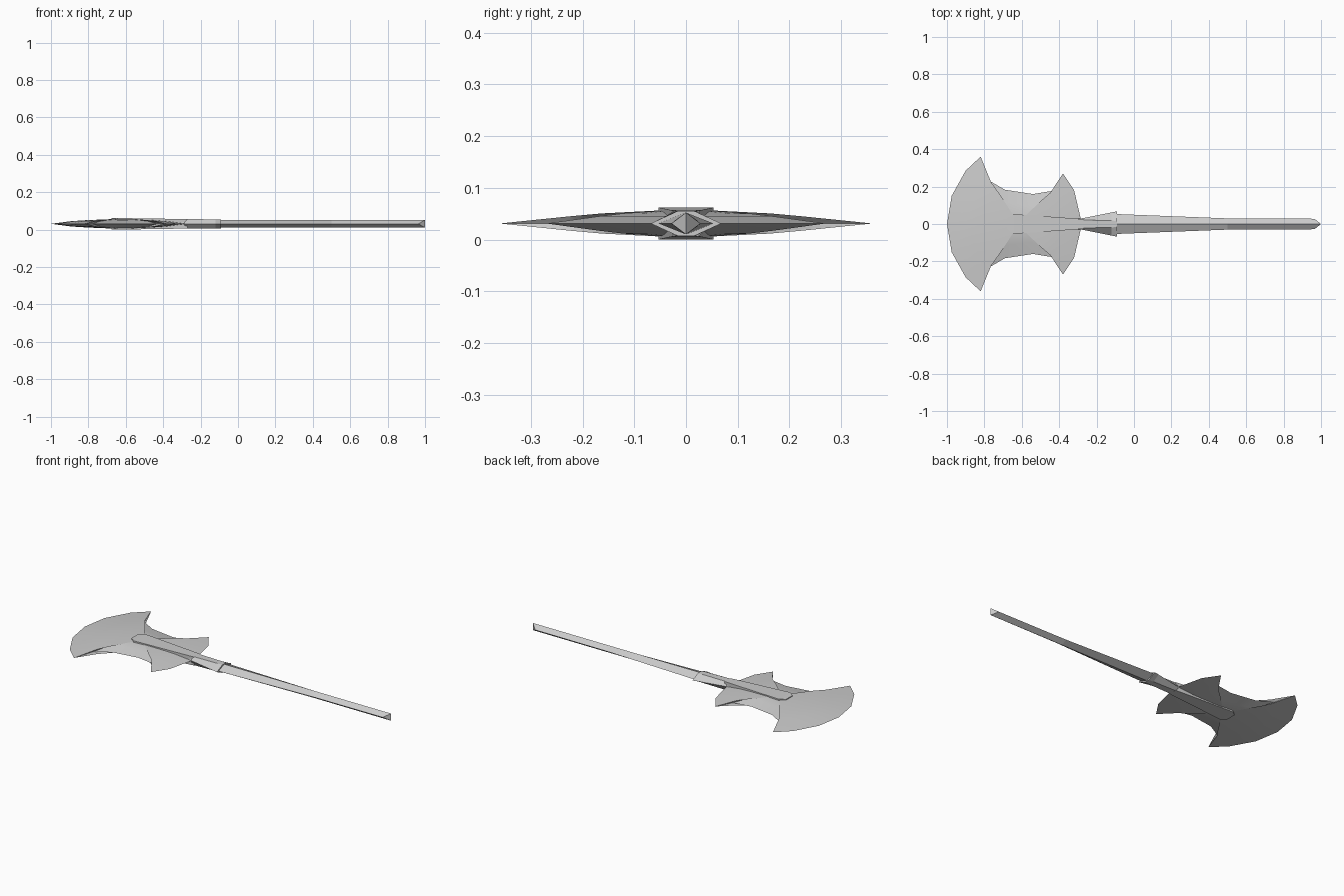
import bpy, bmesh, math

cube = bpy.data.objects.get("Cube")
if cube:
    bpy.data.objects.remove(cube, do_unlink=True)

MID = 0.031  # height of the symmetry plane

steel = bpy.data.materials.new("grey steel")
steel.use_nodes = True
GREY = (0.6, 0.6, 0.6, 1)
steel.diffuse_color = GREY
steel.node_tree.nodes["Principled BSDF"].inputs["Base Color"].default_value = GREY


def finish(name, bm, smooth=None):
    bmesh.ops.recalc_face_normals(bm, faces=bm.faces)
    mesh = bpy.data.meshes.new(name)
    bm.to_mesh(mesh)
    bm.free()
    mesh.materials.append(steel)
    obj = bpy.data.objects.new(name, mesh)
    bpy.context.collection.objects.link(obj)
    if smooth:
        bpy.ops.object.select_all(action='DESELECT')
        obj.select_set(True)
        bpy.context.view_layer.objects.active = obj
        bpy.ops.object.shade_smooth_by_angle(angle=math.radians(smooth))
    return obj


def bridge(bm, a, b):
    for i in range(len(a)):
        j = (i + 1) % len(a)
        bm.faces.new((a[i], a[j], b[j], b[i]))


def loft(name, sections):
    """Join rings of points and cap both ends."""
    bm = bmesh.new()
    rings = [[bm.verts.new(p) for p in ring] for ring in sections]
    for a, b in zip(rings, rings[1:]):
        bridge(bm, a, b)
    bm.faces.new(rings[0])
    bm.faces.new(rings[-1])
    return finish(name, bm)


def hexagon(x, top, side, h):
    return [(x, side, MID), (x, top, MID + h), (x, -top, MID + h),
            (x, -side, MID), (x, -top, MID - h), (x, top, MID - h)]


# Double blade: thin cutting edge, raised inner ring, thick core
half = [(-0.975, 0.15), (-0.9, 0.285), (-0.82, 0.36), (-0.78, 0.235),
        (-0.69, 0.183), (-0.54, 0.16), (-0.43, 0.178), (-0.38, 0.27),
        (-0.32, 0.18), (-0.285, 0.03)]
outline = [(-1, 0)] + half + [(x, -y) for x, y in reversed(half)]
bm = bmesh.new()
edge = [bm.verts.new((x, y, MID)) for x, y in outline]
for sign in (1, -1):
    previous = edge
    for sx, sy, h in ((0.72, 0.62, 0.014), (0.5, 0.45, 0.0195), (0.15, 0.15, 0.025)):
        ring = [bm.verts.new((-0.62 + (x + 0.62) * sx, y * sy, MID + sign * h))
                for x, y in outline]
        bridge(bm, previous, ring)
        previous = ring
    bm.faces.new(previous)
finish("blade", bm, 50)

# Raised spine plate running along the blade
loft("spine", [hexagon(-0.675, 0.03, 0.03, 0.030), hexagon(-0.645, 0.053, 0.053, 0.031),
               hexagon(-0.32, 0.03, 0.03, 0.026), hexagon(-0.27, 0.025, 0.025, 0.025)])

# Flared collar between blade and handle
loft("collar", [hexagon(-0.32, 0.026, 0.029, 0.0255), hexagon(-0.285, 0.022, 0.029, 0.025),
                hexagon(-0.12, 0.018, 0.062, 0.024), hexagon(-0.09, 0.016, 0.068, 0.024)])


# Diamond-section handle, ending in a vertical chisel edge
def diamond(x, w, h, point=0):
    return [(x, w, MID), (x + point, 0, MID + h),
            (x, -w, MID), (x + point, 0, MID - h)]


bm = bmesh.new()
rings = [[bm.verts.new(p) for p in diamond(*args)] for args in
         ((-0.2, 0.025, 0.018), (-0.09, 0.053, 0.021), (0.5, 0.03, 0.021), (0.965, 0.028, 0.021, 0.035))]
for a, b in zip(rings, rings[1:]):
    bridge(bm, a, b)
bm.faces.new(rings[0])
left, top, right, bottom = rings[-1]
bm.faces.new((left, top, bottom))
bm.faces.new((right, bottom, top))
finish("handle", bm)
